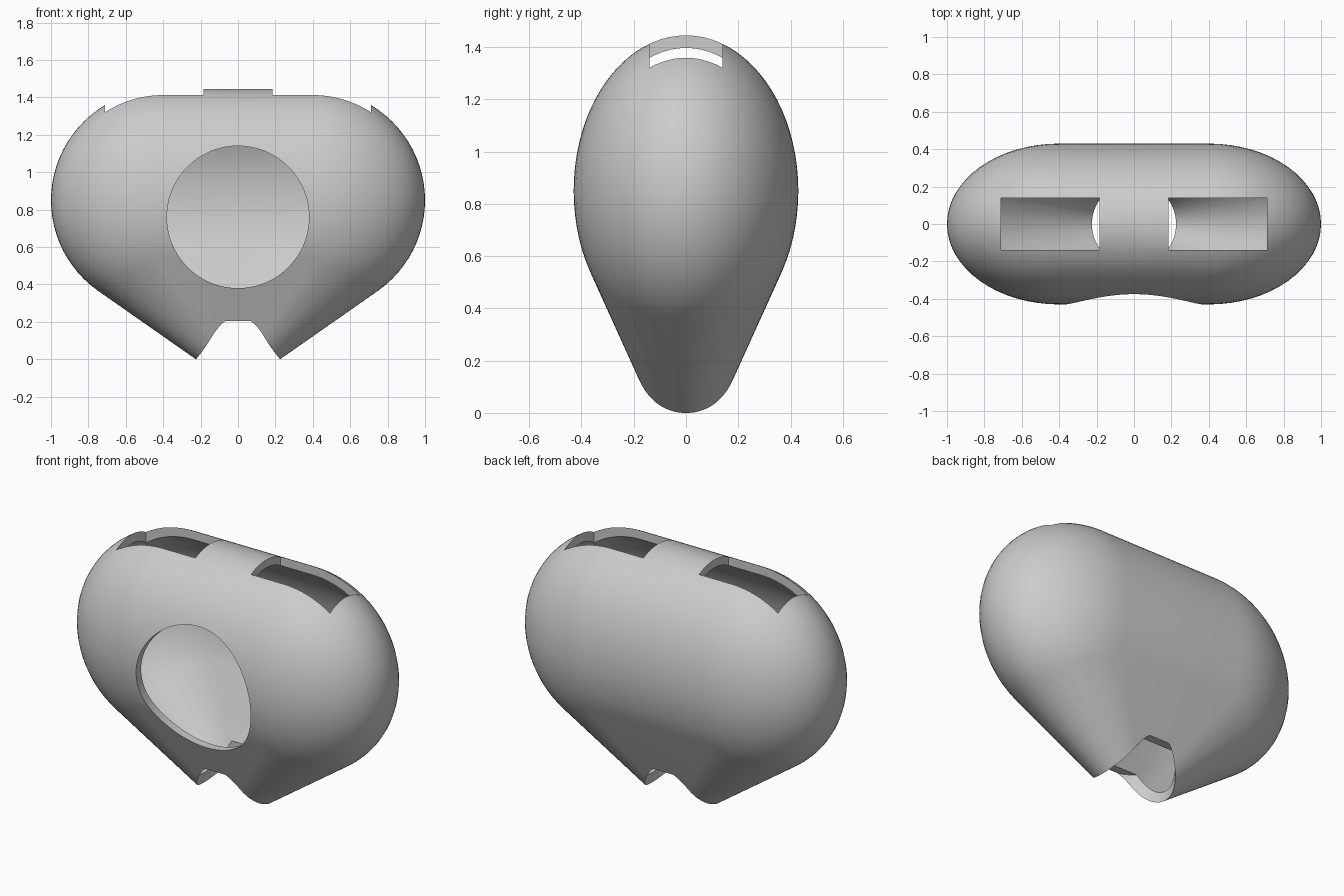
import bpy, bmesh, math
from mathutils import Matrix, Vector

default = bpy.data.objects.get("Cube")
if default:
    bpy.data.objects.remove(default, do_unlink=True)

WALL = 0.048

grey = bpy.data.materials.new("plain_grey")
grey.use_nodes = True
grey.diffuse_color = (0.6, 0.6, 0.6, 1)
grey.node_tree.nodes["Principled BSDF"].inputs["Base Color"].default_value = (0.6, 0.6, 0.6, 1)


def make_object(name, bm):
    bmesh.ops.recalc_face_normals(bm, faces=bm.faces[:])
    mesh = bpy.data.meshes.new(name)
    bm.to_mesh(mesh)
    bm.free()
    mesh.materials.append(grey)
    obj = bpy.data.objects.new(name, mesh)
    bpy.context.collection.objects.link(obj)
    return obj


def pod(name, inset):
    """Hull around two side ellipsoids and a small ball at the bottom tip."""
    bm = bmesh.new()
    lobes = [((0.4, 0, 0.85), (0.6, 0.43, 0.595)),
             ((-0.4, 0, 0.85), (0.6, 0.43, 0.595)),
             ((0, 0, -0.044), (0.093, 0.093, 0.093))]
    for centre, radii in lobes:
        size = Vector([r - inset for r in radii]).to_4d()
        place = Matrix.Translation(centre) @ Matrix.Diagonal(size)
        bmesh.ops.create_uvsphere(bm, u_segments=64, v_segments=40, radius=1, matrix=place)
    bmesh.ops.delete(bm, geom=bm.faces[:] + bm.edges[:], context='EDGES_FACES')
    bm_points = [v.co.copy() for v in bm.verts]
    bm.free()

    # Rebuild the outer skin only
    bm = bmesh.new()
    for co in bm_points:
        bm.verts.new(co)
    bmesh.ops.convex_hull(bm, input=bm.verts[:])
    loose = [v for v in bm.verts if not v.link_faces]
    bmesh.ops.delete(bm, geom=loose, context='VERTS')
    return make_object(name, bm)


def cylinder(name, radius, depth, matrix):
    bm = bmesh.new()
    bmesh.ops.create_cone(bm, cap_ends=True, segments=96, radius1=radius,
                          radius2=radius, depth=depth, matrix=matrix)
    return make_object(name, bm)


def box(name, centre, size):
    bm = bmesh.new()
    place = Matrix.Translation(centre) @ Matrix.Diagonal(Vector(size).to_4d())
    bmesh.ops.create_cube(bm, size=1, matrix=place)
    return make_object(name, bm)


shell = pod("hollow_shell", 0)

# Cavity, round front opening, bottom outlet and two top slots
cutters = [
    pod("cavity_cutter", WALL),
    cylinder("front_opening_cutter", 0.38, 0.6,
             Matrix.Translation((0, -0.3, 0.76)) @ Matrix.Rotation(math.pi / 2, 4, 'X')),
    cylinder("outlet_cutter", 0.225, 0.705, Matrix.Translation((0, 0, -0.1475))),
]
for side, sign in (("left", 1), ("right", -1)):
    cutters.append(box(side + "_slot_cutter", (sign * 0.4475, 0, 1.35), (0.525, 0.28, 0.5)))

bpy.ops.object.select_all(action='DESELECT')
shell.select_set(True)
bpy.context.view_layer.objects.active = shell
for cutter in cutters:
    cutter.hide_render = True
    cut = shell.modifiers.new(cutter.name, 'BOOLEAN')
    cut.operation = 'DIFFERENCE'
    cut.solver = 'EXACT'
    cut.object = cutter
    bpy.ops.object.modifier_apply(modifier=cut.name)
    bpy.data.objects.remove(cutter, do_unlink=True)

bpy.ops.object.shade_smooth_by_angle(angle=math.radians(30))
